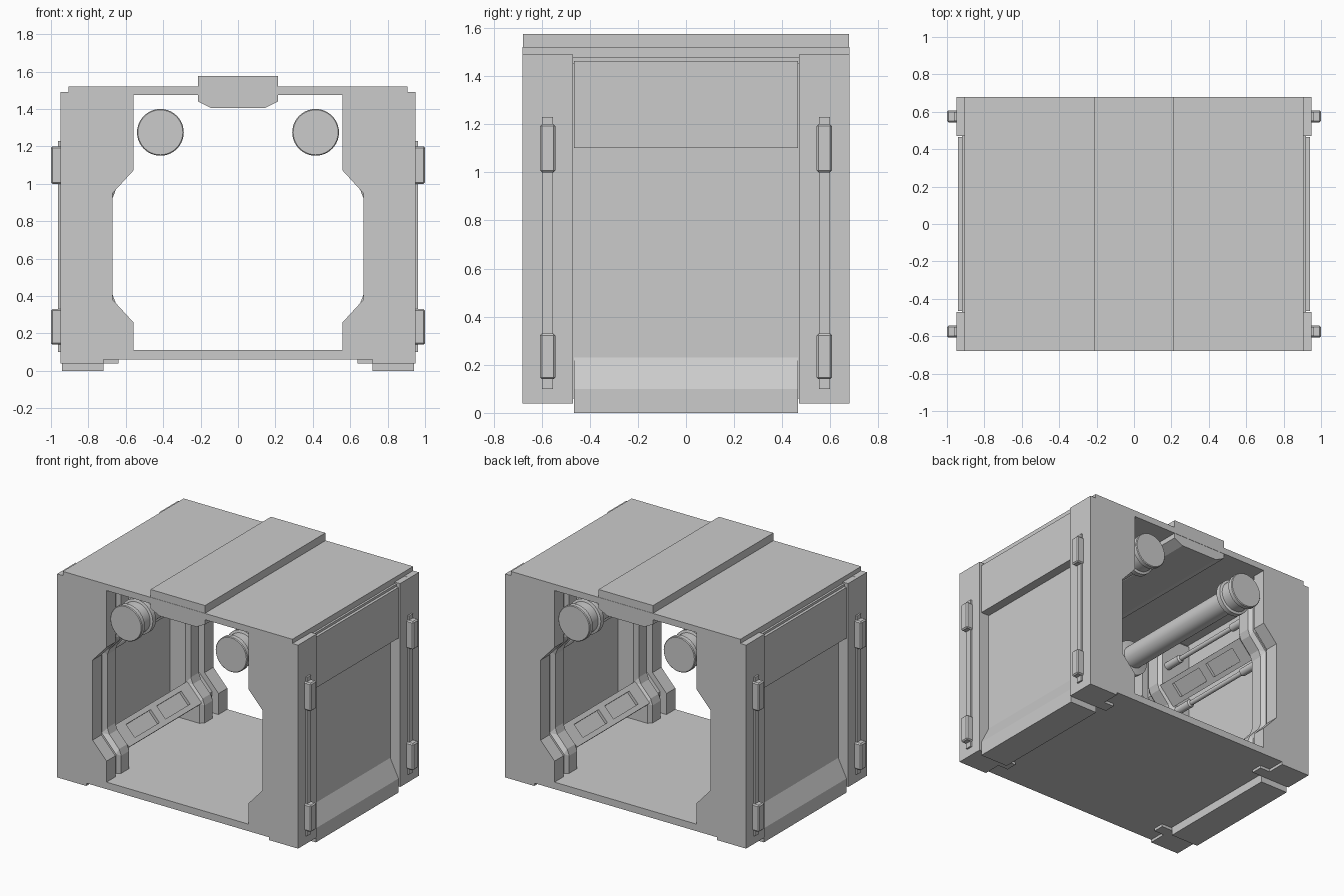
import bpy, bmesh, math
from mathutils import Vector

if "Cube" in bpy.data.objects:
    bpy.data.objects.remove(bpy.data.objects["Cube"])


def finish(name, bm):
    bmesh.ops.recalc_face_normals(bm, faces=bm.faces)
    me = bpy.data.meshes.new(name)
    bm.to_mesh(me)
    bm.free()
    ob = bpy.data.objects.new(name, me)
    bpy.context.collection.objects.link(ob)
    return ob


def prism(name, profile, y0, y1, sx=1):
    """Extrude an x/z profile along y."""
    bm = bmesh.new()
    face = bm.faces.new([bm.verts.new((sx * x, y0, z)) for x, z in profile])
    ext = bmesh.ops.extrude_face_region(bm, geom=[face])
    verts = [g for g in ext["geom"] if isinstance(g, bmesh.types.BMVert)]
    bmesh.ops.translate(bm, verts=verts, vec=(0, y1 - y0, 0))
    return finish(name, bm)


def box(name, x0, x1, y0, y1, z0, z1, sx=1):
    return prism(name, [(x0, z0), (x1, z0), (x1, z1), (x0, z1)], y0, y1, sx)


def lathe(name, cx, cz, profile, n=32):
    """Revolve (y, radius) points about an axis parallel to y."""
    bm = bmesh.new()
    rings = []
    for y, r in profile:
        rings.append([bm.verts.new((cx + r * math.cos(2 * math.pi * i / n), y,
                                    cz + r * math.sin(2 * math.pi * i / n))) for i in range(n)])
    for a, b in zip(rings, rings[1:]):
        for i in range(n):
            bm.faces.new((a[i], a[(i + 1) % n], b[(i + 1) % n], b[i]))
    bm.faces.new(rings[0])
    bm.faces.new(rings[-1])
    ob = finish(name, bm)
    bpy.context.view_layer.objects.active = ob
    ob.select_set(True)
    bpy.ops.object.shade_smooth_by_angle(angle=math.radians(35))
    ob.select_set(False)
    return ob


def both_ends(half):
    """Mirror a lathe profile from the -y end to the +y end."""
    return half + [(-y, r) for y, r in reversed(half)]


def bevel(ob, width):
    m = ob.modifiers.new("bevel", "BEVEL")
    m.width = width
    m.segments = 1
    m.limit_method = 'ANGLE'


# Floor, roof and central roof beam
box("floor", -.88, .88, -.68, .68, .06, .11)
box("roof", -.905, .905, -.68, .68, 1.475, 1.52)
prism("roof_beam", [(-.215, 1.575), (-.215, 1.44), (-.145, 1.405),
                    (.145, 1.405), (.215, 1.44), (.215, 1.575)], -.678, .678)

inner = [(.56, .06), (.56, .26), (.67, .38), (.67, .95), (.56, 1.07), (.56, 1.48)]
groove = [(x + .05, z) for x, z in inner]

for sx in (1, -1):
    for sy in (1, -1):
        # End frames: outer rib, recessed groove, chamfered inner rib
        prism("outer_frame", inner + [(.905, 1.49), (.95, 1.49), (.95, .04), (.72, .04), (.72, .06)],
              sy * .58, sy * .68, sx)
        prism("frame_groove", groove + [(.95, 1.49), (.95, .04), (.72, .04), (.72, .06)],
              sy * .47, sy * .581, sx)
        rib = prism("inner_rib", inner + [(.84, 1.48), (.84, .06)], sy * .40, sy * .54, sx)
        bevel(rib, .025)
        box("foot_pad", .64, .73, sy * .47, sy * .55, .04, .07, sx)

        # Outside rods with clamps
        y = sy * .575
        box("side_rod", .94, .962, y - .023, y + .023, .10, 1.23, sx)
        for z0, z1 in ((.14, .33), (1.0, 1.2)):
            clamp = box("rod_clamp", .94, 1.0, y - .032, y + .032, z0, z1, sx)
            bevel(clamp, .008)

    # Side wall with raised top panel and sloped lower sill
    box("side_wall", .82, .875, -.48, .48, .06, 1.48, sx)
    box("upper_panel", .87, .94, -.465, .465, 1.10, 1.462, sx)
    box("panel_top_strip", .87, .92, -.475, .475, 1.45, 1.478, sx)
    prism("lower_sill", [(.72, .07), (.72, 0), (.94, 0), (.94, .10), (.875, .23), (.80, .23), (.80, .07)],
          -.465, .465, sx)

    # Sloped inner panels with two windows each, upper and lower
    for a, b in (((.565, .26), (.68, .385)), ((.68, .945), (.565, 1.07))):
        a, b = Vector(a), Vector(b)
        along = (b - a).normalized()
        out = Vector((abs(along.y), -along.x * (1 if along.y > 0 else -1)))

        def slab(name, t0, t1, d0, d1, y0, y1):
            p, q = a.lerp(b, t0), a.lerp(b, t1)
            prism(name, [tuple(v) for v in (p + out * d0, q + out * d0, q + out * d1, p + out * d1)],
                  y0, y1, sx)
        slab("window_back", 0, 1, .03, .045, -.41, .41)
        slab("window_rail", 0, .2, .01, .031, -.41, .41)
        slab("window_rail", .8, 1, .01, .031, -.41, .41)
        for c, w in ((-.36, .05), (0, .035), (.36, .05)):
            slab("window_bar", .2, .8, .01, .031, c - w, c + w)

    # Thin conduits beside the upper sloped panel
    for x, z in ((.63, 1.24), (.72, .93)):
        lathe("conduit", sx * x, z, both_ends([(-.42, .028), (-.27, .028), (-.26, .017)]), 16)

    # Large overhead pipe with spool ends
    lathe("overhead_pipe", sx * .415, 1.275,
          both_ends([(-.67, .12), (-.665, .125), (-.635, .125), (-.63, .108), (-.55, .108),
                     (-.545, .125), (-.51, .125), (-.50, .08)]), 40)
